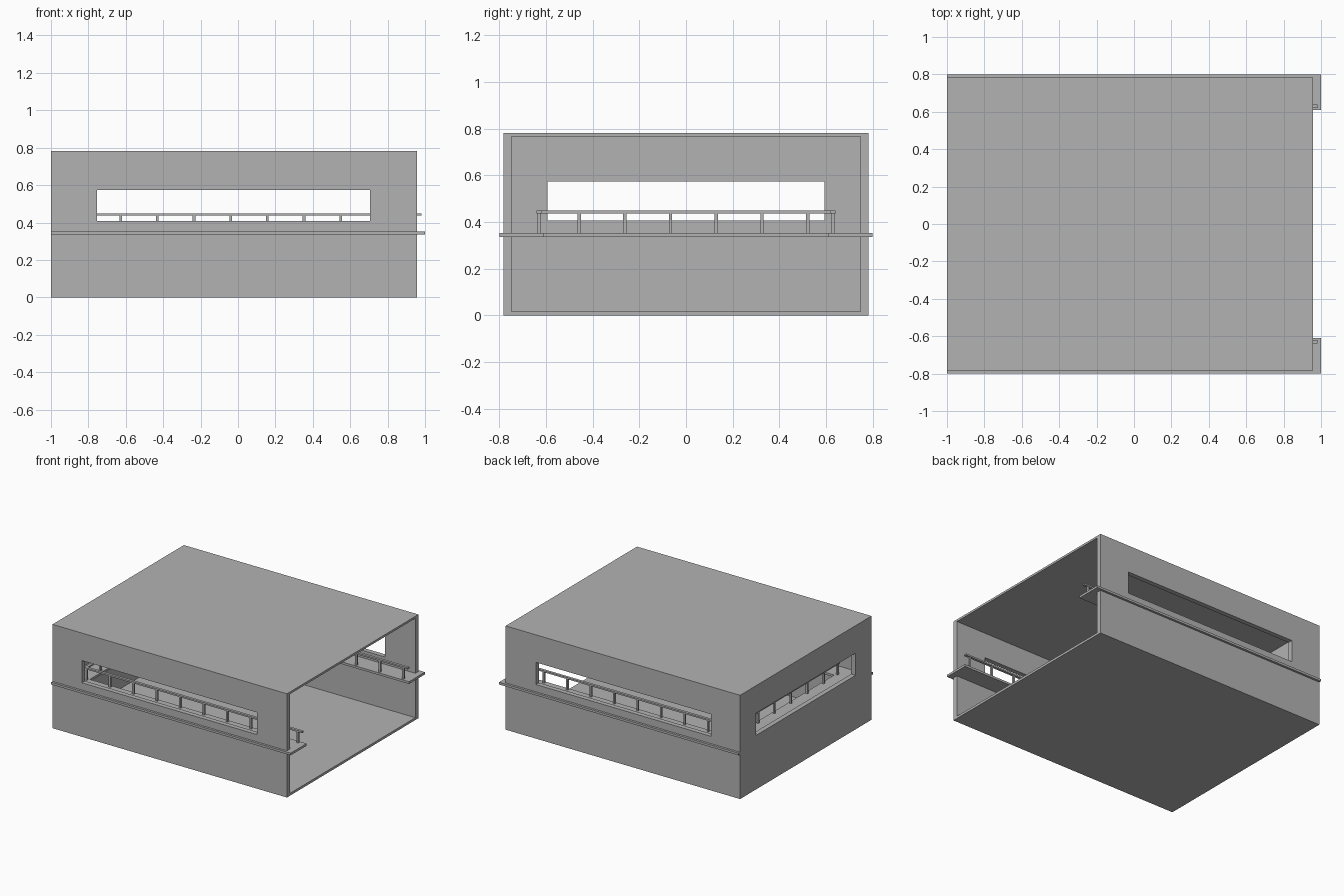
import bpy, bmesh

old = bpy.data.objects.get("Cube")
if old:
    bpy.data.objects.remove(old, do_unlink=True)

grey = bpy.data.materials.new("plain grey")
grey.use_nodes = True
colour = (0.45, 0.45, 0.45, 1)
grey.diffuse_color = colour
grey.node_tree.nodes["Principled BSDF"].inputs["Base Color"].default_value = colour


def finish(name, bm):
    bmesh.ops.recalc_face_normals(bm, faces=bm.faces)
    mesh = bpy.data.meshes.new(name)
    bm.to_mesh(mesh)
    bm.free()
    mesh.materials.append(grey)
    obj = bpy.data.objects.new(name, mesh)
    bpy.context.collection.objects.link(obj)
    return obj


def box(name, x, y, z):
    """Box from (min, max) pairs."""
    bm = bmesh.new()
    bmesh.ops.create_cube(bm, size=1)
    for v in bm.verts:
        v.co = [r[0] if c < 0 else r[1] for c, r in zip(v.co, (x, y, z))]
    return finish(name, bm)


def u_slab(name, x_back, x_open, y_out, y_in, x_in, z):
    """Flat U shape, open towards +x."""
    half = [(x_open, y_in), (x_open, y_out), (x_back, y_out)]
    outline = [(x_in, y_in)] + half
    outline += [(px, -py) for px, py in reversed(outline)]
    bm = bmesh.new()
    face = bm.faces.new([bm.verts.new((px, py, z[0])) for px, py in outline])
    top = bmesh.ops.extrude_face_region(bm, geom=[face])
    verts = [g for g in top["geom"] if isinstance(g, bmesh.types.BMVert)]
    bmesh.ops.translate(bm, verts=verts, vec=(0, 0, z[1] - z[0]))
    return finish(name, bm)


def cut(target, cutter):
    mod = target.modifiers.new("cut", "BOOLEAN")
    mod.operation = "DIFFERENCE"
    mod.solver = "EXACT"
    mod.object = cutter
    bpy.context.view_layer.objects.active = target
    bpy.ops.object.modifier_apply(modifier=mod.name)
    bpy.data.objects.remove(cutter, do_unlink=True)


# Hollow hall, open at the +x end, with a long window in each wall
window_z = (0.408, 0.575)
hall = box("hall_shell", (-1, 0.957), (-0.783, 0.783), (0, 0.783))
cut(hall, box("cavity", (-0.964, 1.2), (-0.747, 0.747), (0.018, 0.767)))
cut(hall, box("side_windows", (-0.755, 0.705), (-1, 1), window_z))
cut(hall, box("end_window", (-1.2, -0.9), (-0.593, 0.593), window_z))

# Gallery floor running round three walls, and the handrail above it
u_slab("gallery_floor", -1, 1, 0.8, 0.61, -0.81, (0.336, 0.353))
u_slab("handrail", -0.838, 0.982, 0.64, 0.62, -0.818, (0.437, 0.449))


# Railing posts
def post(name, x, y, r=0.007):
    box(name, (x - r, x + r), (y - r, y + r), (0.35, 0.44))


pitch = 0.196
for i in range(10):
    for side, y in (("right", -0.63), ("left", 0.63)):
        post(f"{side}_rail_post_{i + 1}", -0.823 + i * pitch, y)
for i in range(6):
    post(f"end_rail_post_{i + 1}", -0.828, -0.458 + i * pitch)
